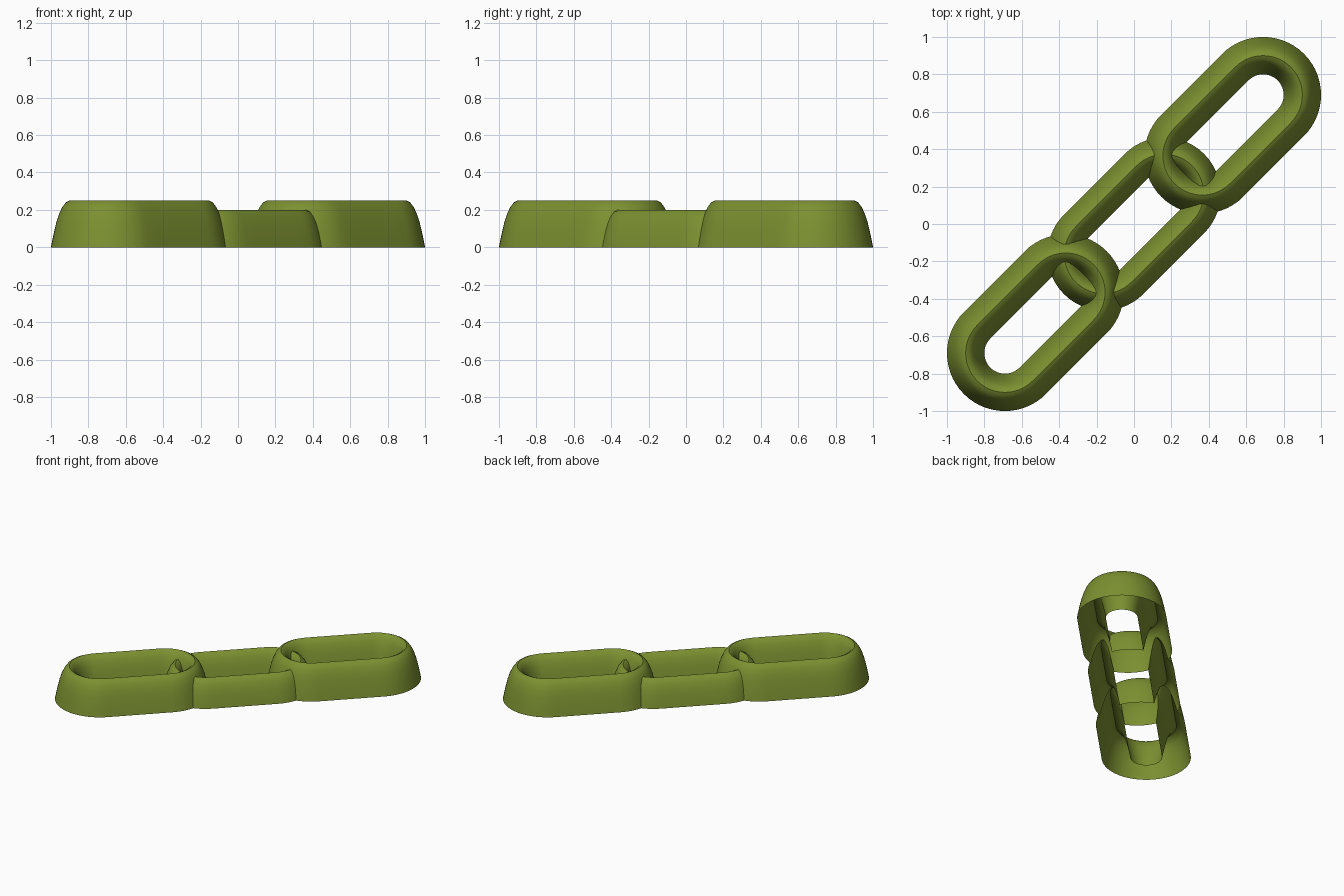
import bpy, bmesh, math
from mathutils import Vector, Matrix

if "Cube" in bpy.data.objects:
    bpy.data.objects.remove(bpy.data.objects["Cube"])

R = 0.21          # centreline radius of a link's round ends
HALF = 0.23       # half length of a link's straight sides
SPACING = 0.746   # distance between link centres along the chain
SINK = 0.05       # how much lower the middle link sits

# half cross-section of a link: offset from centreline, height
HALF_PROFILE = [(.112, -.055), (.1, 0), (.086, .07), (.072, .13), (.057, .177),
                (.04, .214), (.02, .24), (0, .25)]
PROFILE = HALF_PROFILE + [(-x, z) for x, z in reversed(HALF_PROFILE[:-1])]


def link_path(arc=28, straight=6):
    """Centre points with outward directions around a stadium."""
    pts = []
    for side in (1, -1):
        for i in range(arc + 1):
            a = math.pi * (i / arc - 0.5) + (0 if side == 1 else math.pi)
            n = Vector((math.cos(a), math.sin(a), 0))
            pts.append((Vector((side * HALF, 0, 0)) + n * R, n))
        end, n = pts[-1]
        for i in range(1, straight):
            pts.append((end - Vector((side * 2 * HALF * i / straight, 0, 0)), n))
    return pts


def make_link(name, along, drop):
    bm = bmesh.new()
    rings = [[bm.verts.new(p + n * x + Vector((0, 0, z))) for x, z in PROFILE]
             for p, n in link_path()]
    for a, b in zip(rings, rings[1:] + rings[:1]):
        for j in range(len(PROFILE)):
            k = (j + 1) % len(PROFILE)
            bm.faces.new((a[j], b[j], b[k], a[k]))
    bmesh.ops.recalc_face_normals(bm, faces=bm.faces)
    bm.transform(Matrix.Rotation(math.radians(45), 4, 'Z')
                 @ Matrix.Translation((along, 0, -drop)))
    me = bpy.data.meshes.new(name)
    bm.to_mesh(me)
    bm.free()
    ob = bpy.data.objects.new(name, me)
    bpy.context.collection.objects.link(ob)
    return ob


# three interlocking links, merged into one relief
chain = make_link("chain_relief", 0, SINK)
bpy.context.view_layer.objects.active = chain
chain.select_set(True)
for name, s in (("lower_link", -SPACING), ("upper_link", SPACING)):
    link = make_link(name, s, 0)
    mod = chain.modifiers.new(name, 'BOOLEAN')
    mod.operation = 'UNION'
    mod.solver = 'EXACT'
    mod.object = link
    bpy.ops.object.modifier_apply(modifier=mod.name)
    bpy.data.objects.remove(link)

# cut level with the ground, leaving an open hollow underside
bm = bmesh.new()
bm.from_mesh(chain.data)
bmesh.ops.bisect_plane(bm, geom=bm.verts[:] + bm.edges[:] + bm.faces[:],
                       plane_co=(0, 0, 0), plane_no=(0, 0, 1), clear_inner=True)
bm.to_mesh(chain.data)
bm.free()

# olive green material
mat = bpy.data.materials.new("olive_green")
mat.diffuse_color = (0.2, 0.28, 0.03, 1)
mat.use_nodes = True
mat.node_tree.nodes["Principled BSDF"].inputs["Base Color"].default_value = mat.diffuse_color
chain.data.materials.clear()
chain.data.materials.append(mat)
bpy.ops.object.shade_smooth_by_angle(angle=math.radians(35))
